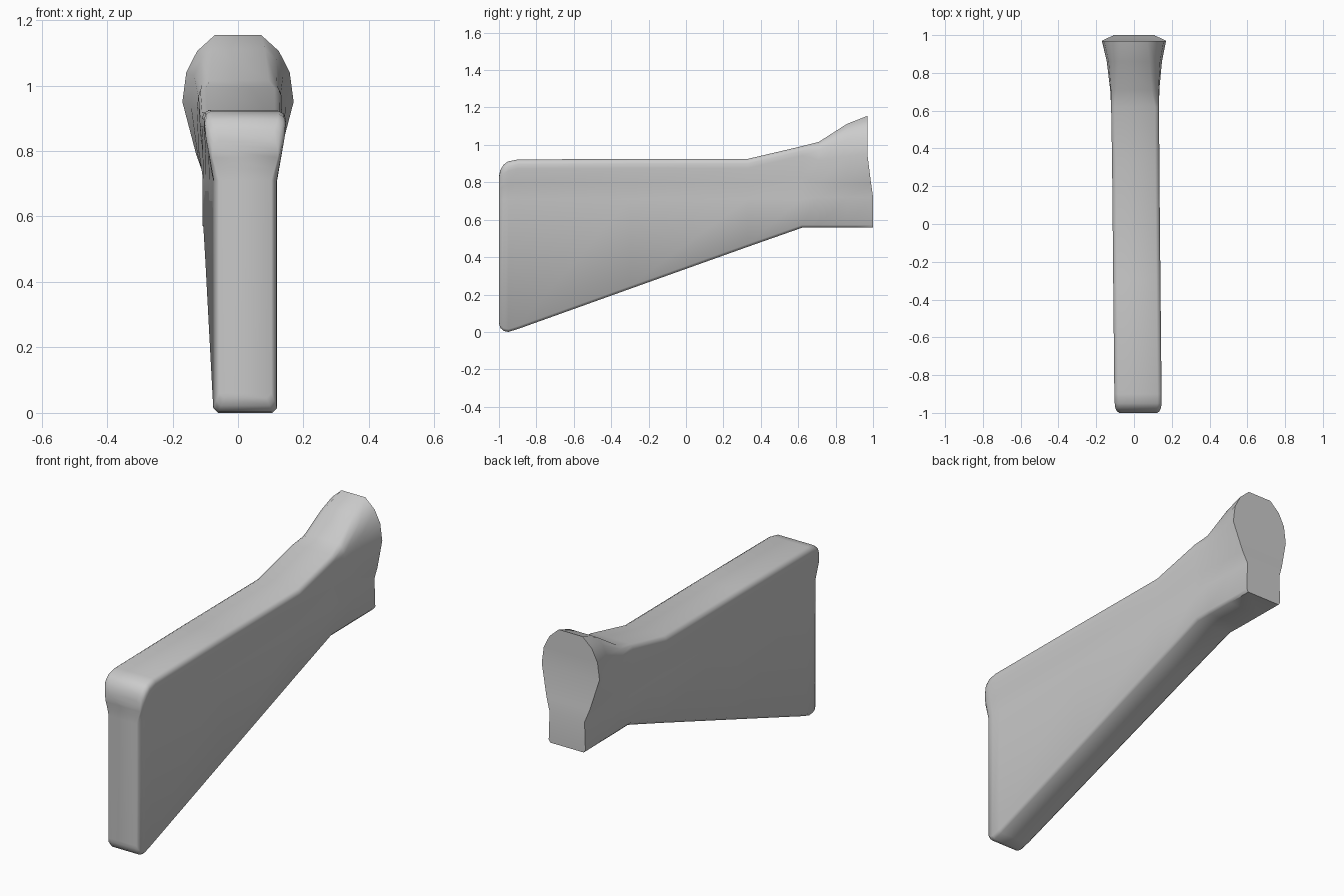
import bpy, bmesh, math

if "Cube" in bpy.data.objects:
    bpy.data.objects.remove(bpy.data.objects["Cube"])


def body_half(w, wt, zb, zt):
    """Half outline of the plain stock, bottom to top, flaring above z = 0.72."""
    return [(w - .015, zb), (w, zb + .015), (w, .71), ((w + wt) / 2, .71 + (zt - .76) / 2),
            (wt, zt - .05), (wt, zt - .025), (wt - .006, zt - .008), (wt - .022, zt)]


def plain(y, cx, *dims):
    return cx, [(x, y, z) for x, z in body_half(*dims)]


def head(y, cx, pts):
    return cx, [(x, y, z) for x, z in pts]


sections = [
    # rounded butt end
    plain(-1.0, .022, .080, .100, .045, .83),
    plain(-.993, .022, .089, .111, .022, .865),
    plain(-.975, .022, .096, .121, .005, .895),
    plain(-.95, .022, .0975, .124, 0, .912),
    plain(-.90, .021, .0975, .125, .015, .922),
    # long tapering body
    plain(-.30, .015, .103, .125, .230, .925),
    plain(.33, .009, .109, .125, .455, .925),
    plain(.62, .006, .112, .127, .557, .993),
    # neck rising into the flared head
    head(.71, .004, [(.098, .557), (.112, .572), (.112, .72), (.124, .80),
                     (.130, .92), (.126, .97), (.115, 1.0), (.09, 1.016)]),
    head(.86, .002, [(.098, .557), (.110, .572), (.107, .72), (.126, .79),
                     (.146, .94), (.136, 1.03), (.115, 1.08), (.08, 1.112)]),
    # teardrop rear face, lower part set further back
    (0, [(.098, 1.0, .557), (.108, 1.0, .572), (.103, 1.0, .72), (.128, .99, .79),
         (.170, .97, .95), (.158, .97, 1.04), (.125, .97, 1.105), (.07, .97, 1.155)]),
]

bm = bmesh.new()
rings = []
for cx, half in sections:
    right = [bm.verts.new((cx + x, y, z)) for x, y, z in half]
    left = [bm.verts.new((cx - x, y, z)) for x, y, z in half]
    rings.append(right + left[::-1])

# skin between sections
n = len(rings[0])
for a, b in zip(rings, rings[1:]):
    for i in range(n):
        j = (i + 1) % n
        bm.faces.new((a[i], a[j], b[j], b[i]))

# end caps as horizontal strips
for ring in (rings[0], rings[-1]):
    for i in range(n // 2 - 1):
        bm.faces.new((ring[i], ring[i + 1], ring[n - 2 - i], ring[n - 1 - i]))
bmesh.ops.recalc_face_normals(bm, faces=bm.faces)

mesh = bpy.data.meshes.new("shoulder_stock")
bm.to_mesh(mesh)
bm.free()
stock = bpy.data.objects.new("shoulder_stock", mesh)
bpy.context.collection.objects.link(stock)
bpy.context.view_layer.objects.active = stock
stock.select_set(True)
bpy.ops.object.shade_smooth_by_angle(angle=math.radians(50))
